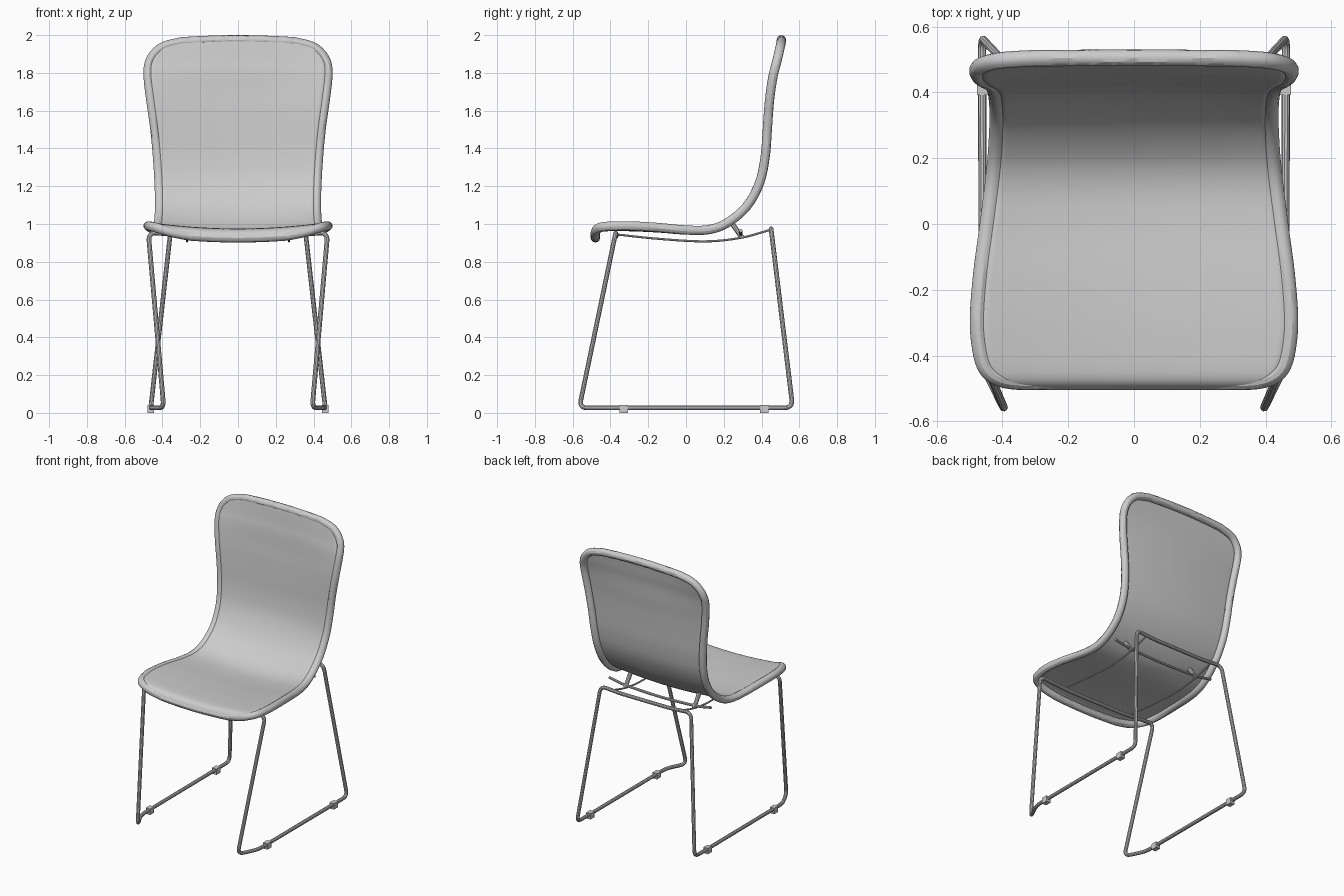
import bpy, bmesh
from mathutils import Vector as V

if "Cube" in bpy.data.objects:
    bpy.data.objects.remove(bpy.data.objects["Cube"])


def tube(name, pts, r, cyclic=False, res=3):
    cu = bpy.data.curves.new(name, 'CURVE')
    cu.dimensions = '3D'
    cu.bevel_depth = r
    cu.bevel_resolution = res
    cu.use_fill_caps = True
    sp = cu.splines.new('POLY')
    sp.points.add(len(pts) - 1)
    for p, q in zip(sp.points, pts):
        p.co = (*q, 1)
    sp.use_cyclic_u = cyclic
    ob = bpy.data.objects.new(name, cu)
    bpy.context.collection.objects.link(ob)
    bpy.ops.object.select_all(action='DESELECT')
    ob.select_set(True)
    bpy.context.view_layer.objects.active = ob
    bpy.ops.object.convert(target='MESH')
    bpy.ops.object.shade_smooth_by_angle()
    return bpy.context.object


def spline(pts, n):
    """Catmull-Rom through tuples of any size."""
    pts = [V(p) for p in pts]
    ext = [2 * pts[0] - pts[1]] + pts + [2 * pts[-1] - pts[-2]]
    out = []
    for i in range(len(pts) - 1):
        a, b, c, d = ext[i:i + 4]
        for k in range(n):
            t = k / n
            out.append(0.5 * (2 * b + (c - a) * t + (2 * a - 5 * b + 4 * c - d) * t * t
                              + (3 * b - a - 3 * c + d) * t ** 3))
    return out + [pts[-1]]


def fillet(pts, r, n=6):
    """Round every corner of a closed polyline."""
    pts = [V(p) for p in pts]
    out = []
    for i, p in enumerate(pts):
        a, b = pts[i - 1] - p, pts[(i + 1) % len(pts)] - p
        d = min(r, a.length * 0.45, b.length * 0.45)
        a, b = p + a.normalized() * d, p + b.normalized() * d
        for k in range(n + 1):
            t = k / n
            out.append(a * (1 - t) ** 2 + p * 2 * t * (1 - t) + b * t * t)
    return out


# Side profile of the shell edge: y, z, half width
stations = [(-.48, .962, .26), (-.479, .973, .36), (-.465, .985, .42), (-.43, .990, .455),
            (-.36, .991, .471), (-.28, .990, .475), (-.15, .984, .465), (0, .973, .445),
            (.12, .977, .43), (.22, 1.015, .42), (.32, 1.10, .415), (.385, 1.22, .418),
            (.415, 1.36, .427), (.427, 1.5, .440), (.44, 1.65, .461), (.46, 1.78, .476),
            (.478, 1.85, .470), (.49, 1.90, .44), (.498, 1.932, .39), (.503, 1.947, .30)]
rows = spline(stations, 4)
COLS = 28
grid = []
for y, z, w in rows:
    k = min(max((z - 1.0) / 0.25, 0), 1)            # 0 on the seat, 1 on the back
    top = min(max((z - 1.7) / 0.25, 0), 1)
    line = []
    for j in range(COLS + 1):
        x = w * (2 * j / COLS - 1)
        f = 1 - (x / 0.48) ** 2
        line.append(V((x, y + k * f * (.022 - .02 * top), z - (1 - k) * f * .035 + top * f * .028)))
    grid.append(line)

# Thin dished shell, set just in front of the rim centre
bm = bmesh.new()
vs = [[bm.verts.new(p) for p in line] for line in grid]
for a, b in zip(vs, vs[1:]):
    for j in range(COLS):
        bm.faces.new((a[j], a[j + 1], b[j + 1], b[j]))
bm.normal_update()
for v, n in [(v, v.normal.copy()) for v in bm.verts]:
    v.co += n * 0.013
me = bpy.data.meshes.new("shell")
bm.to_mesh(me)
bm.free()
shell = bpy.data.objects.new("shell", me)
bpy.context.collection.objects.link(shell)
so = shell.modifiers.new("thickness", 'SOLIDIFY')
so.thickness = 0.014
so.offset = 0
for p in me.polygons:
    p.use_smooth = True

# Rolled rim around the shell
edge = (grid[0] + [g[-1] for g in grid[1:-1]] + grid[-1][::-1] + [g[0] for g in grid[-2:0:-1]])
tube("shell_rim", edge, 0.025, True, 4)

# Continuous rod frame: front bar, legs, runners, rear bar
half = [(.22, -.37, .935), (.475, -.372, .955), (.393, -.565, .027), (.46, -.43, .027),
        (.462, .565, .027), (.355, .45, .978), (.2, .45, .966)]
loop = half + [(-x, y, z) for x, y, z in reversed(half)]
tube("sled_frame", fillet(loop, 0.045), 0.0125, True)

# Support straps, brackets and floor clips on both sides
for s, side in ((1, "right"), (-1, "left")):
    x = .27 * s
    tube(side + "_strap", spline([(x, -.37, .945), (x, -.15, .922), (x, .1, .908),
                                  (x, .29, .927), (x, .45, .97)], 6), 0.006)
    tube(side + "_bracket", [(x, .235, 1.015), (x, .295, .93)], 0.014)
    for yy, end in ((-.33, "front"), (.415, "rear")):
        bpy.ops.mesh.primitive_cube_add(size=1, location=(.461 * s, yy, .021))
        clip = bpy.context.object
        clip.name = f"{side}_{end}_floor_clip"
        clip.scale = (.034, .045, .042)

# Cross rod under the bend of the shell
tube("cross_rod", spline([(-.4, .29, .965), (-.27, .29, .945), (0, .29, .935),
                          (.27, .29, .945), (.4, .29, .965)], 6), 0.009)
